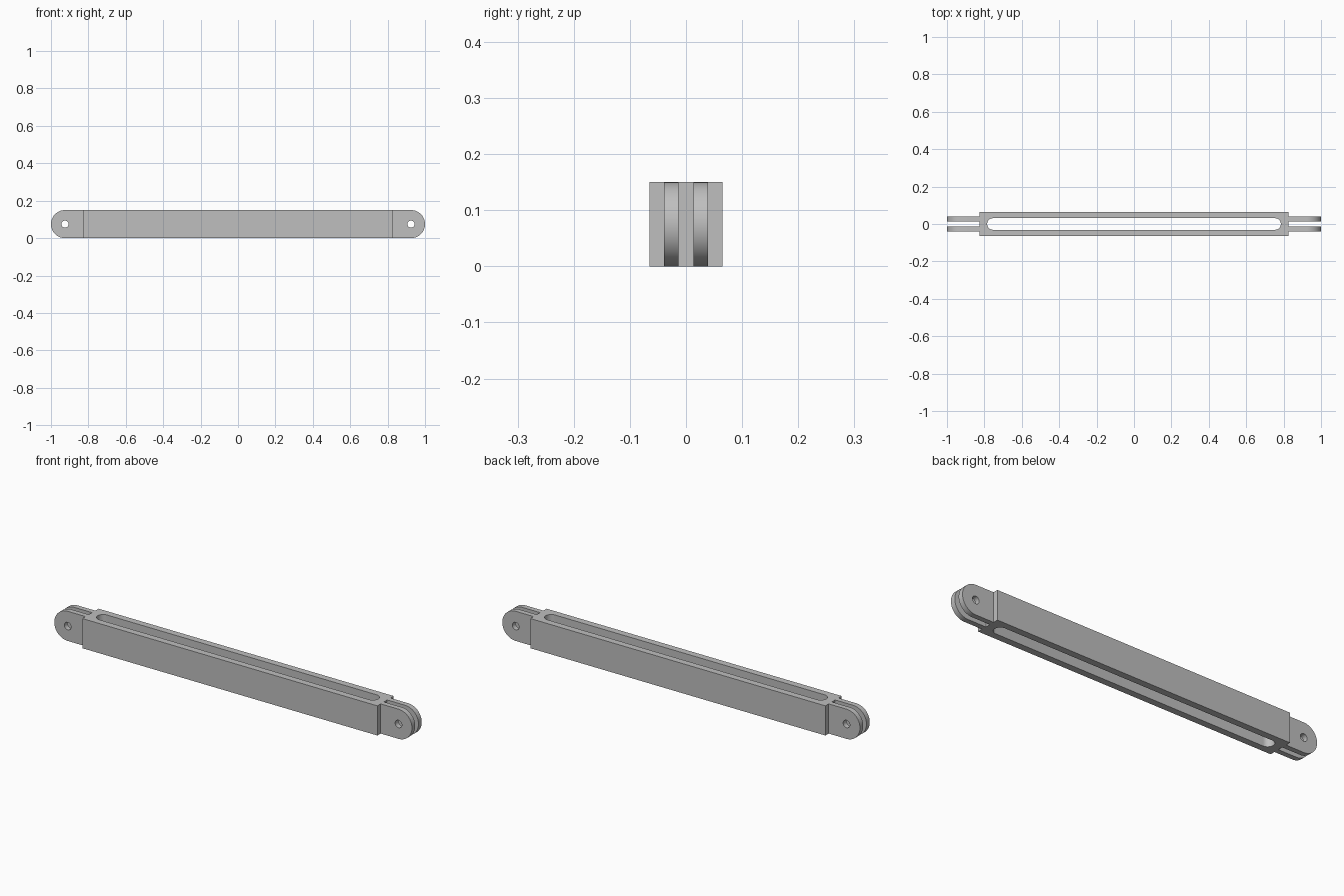
import bpy
import bmesh
from math import pi, cos, sin, radians
from mathutils import Matrix, Vector

HEIGHT = 0.15
BODY_X, BODY_Y = 0.825, 0.065
SLOT_X, SLOT_R = 0.785, 0.031
LUG_IN, LUG_OUT = 0.013, 0.039
LUG_R = HEIGHT / 2
PIN_X, PIN_R = 1 - LUG_R, 0.019

cube = bpy.data.objects.get("Cube")
if cube:
    bpy.data.objects.remove(cube)

grey = bpy.data.materials.new("plain grey")
grey.use_nodes = True
colour = (0.52, 0.52, 0.52, 1)
grey.diffuse_color = colour
grey.node_tree.nodes["Principled BSDF"].inputs["Base Color"].default_value = colour


def arc(cx, cy, r, start, end, steps):
    """Points along an arc, both ends included."""
    angles = [start + (end - start) * i / steps for i in range(steps + 1)]
    return [(cx + r * cos(a), cy + r * sin(a)) for a in angles]


def plate(name, outline, hole, thickness, matrix):
    """Extrude an outline with one hole, then place it."""
    bm = bmesh.new()
    edges = []
    for loop in (outline, hole):
        verts = [bm.verts.new((x, y, 0)) for x, y in loop]
        edges += [bm.edges.new((v, verts[i - 1])) for i, v in enumerate(verts)]
    bmesh.ops.triangle_fill(bm, edges=edges, use_beauty=True, normal=Vector((0, 0, 1)))
    top = bmesh.ops.extrude_face_region(bm, geom=bm.faces[:], use_keep_orig=True)["geom"]
    moved = [g for g in top if isinstance(g, bmesh.types.BMVert)]
    bmesh.ops.translate(bm, verts=moved, vec=(0, 0, thickness))
    bmesh.ops.transform(bm, matrix=matrix, verts=bm.verts[:])
    bmesh.ops.recalc_face_normals(bm, faces=bm.faces[:])
    mesh = bpy.data.meshes.new(name)
    bm.to_mesh(mesh)
    bm.free()
    mesh.materials.append(grey)
    obj = bpy.data.objects.new(name, mesh)
    bpy.context.collection.objects.link(obj)
    bpy.ops.object.select_all(action="DESELECT")
    obj.select_set(True)
    bpy.context.view_layer.objects.active = obj
    bpy.ops.object.shade_smooth_by_angle(angle=radians(30))


# Long bar with a round-ended slot right through it
bar = [(-BODY_X, -BODY_Y), (BODY_X, -BODY_Y), (BODY_X, BODY_Y), (-BODY_X, BODY_Y)]
end = SLOT_X - SLOT_R
slot = arc(end, 0, SLOT_R, -pi / 2, pi / 2, 16) + arc(-end, 0, SLOT_R, pi / 2, 3 * pi / 2, 16)
plate("slotted_bar", bar, slot, HEIGHT, Matrix())

# Paired round lugs with pin holes at each end, slightly let into the bar
lug = [(BODY_X - 0.01, -LUG_R)] + arc(PIN_X, 0, LUG_R, -pi / 2, pi / 2, 32)
lug.append((BODY_X - 0.01, LUG_R))
pin_hole = arc(PIN_X, 0, PIN_R, 0, 2 * pi, 32)[:-1]
for side, side_x in (("left", 1), ("right", -1)):
    for face, y in (("front", -LUG_IN), ("back", LUG_OUT)):
        place = Matrix.Translation((0, y, LUG_R)) @ Matrix.Rotation(pi / 2, 4, "X")
        outline = [(side_x * x, z) for x, z in lug]
        hole = [(side_x * x, z) for x, z in pin_hole]
        plate(f"{side}_{face}_lug", outline, hole, LUG_OUT - LUG_IN, place)
